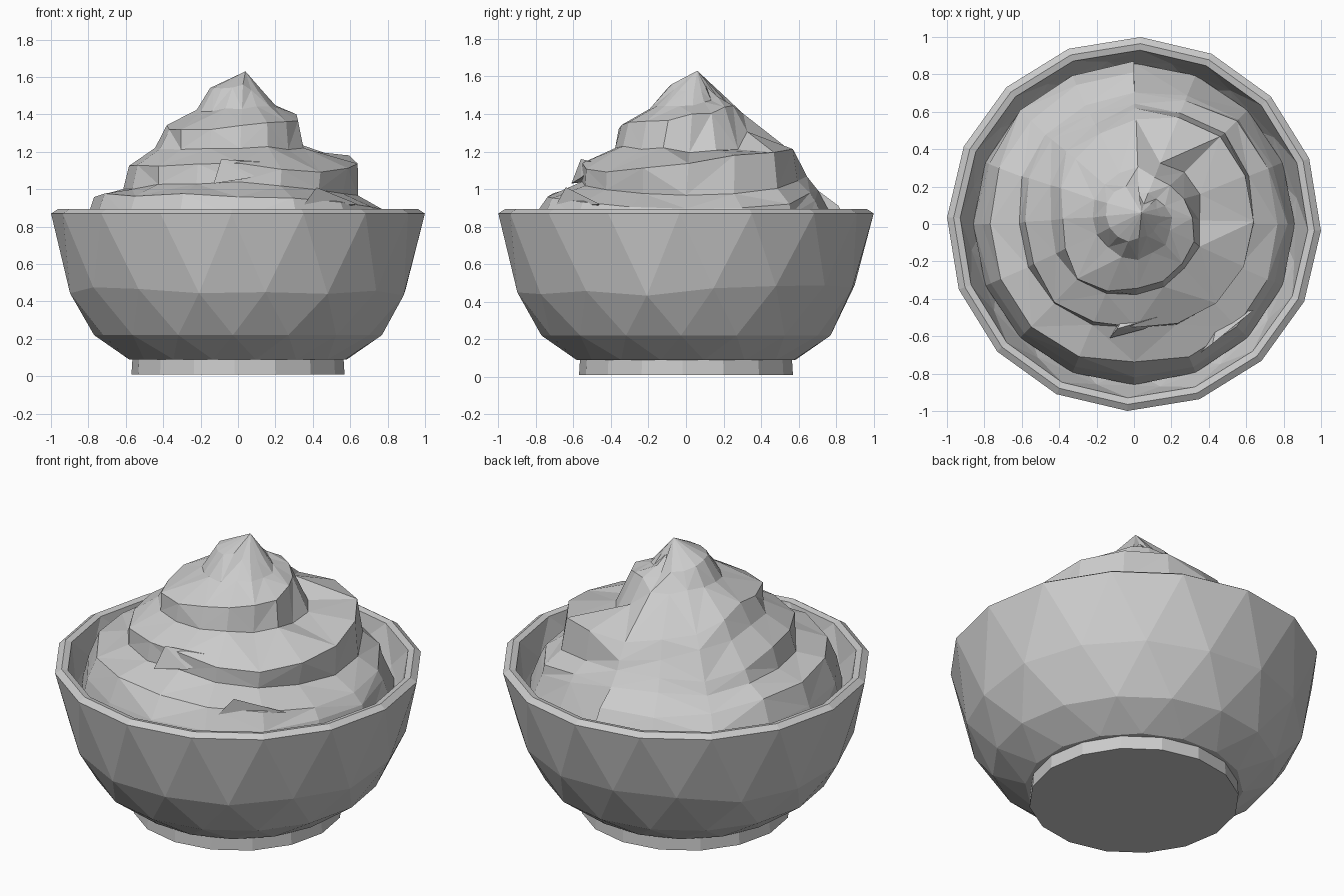
import bpy, bmesh, math, random
from mathutils import Vector

if "Cube" in bpy.data.objects:
    bpy.data.objects.remove(bpy.data.objects["Cube"])

random.seed(4)


def finish(name, bm):
    bmesh.ops.recalc_face_normals(bm, faces=bm.faces[:])
    me = bpy.data.meshes.new(name)
    bm.to_mesh(me)
    bm.free()
    ob = bpy.data.objects.new(name, me)
    bpy.context.collection.objects.link(ob)
    return ob


def polar(deg, r, z):
    a = math.radians(deg)
    return Vector((r * math.cos(a), r * math.sin(a), z))


def lathe(name, rows, n, wobble=0.0):
    """Faceted turned shape; rows are (radius, height, angular offset in steps)."""
    bm = bmesh.new()
    rings = []
    for r, z, off in rows:
        w = wobble if 0.3 < z < 0.7 and r > 0.8 else 0
        rings.append([bm.verts.new(polar((i + off) * 360 / n + 88, r,
                                         z + random.uniform(-w, w))) for i in range(n)])
    for a, b in zip(rings, rings[1:]):
        for i in range(n):
            j = (i + 1) % n
            bm.faces.new((a[i], a[j], b[i]))
            bm.faces.new((b[i], a[j], b[j]))
    bm.faces.new(rings[0])
    bm.faces.new(rings[-1])
    return finish(name, bm)


# Bowl: foot, staggered outer facets, rim, inner wall
lathe("bowl", [(0.57, 0.01, 0), (0.565, 0.09, 0), (0.59, 0.09, 0.5),
               (0.77, 0.22, 1), (0.91, 0.46, 1.5), (1.0, 0.87, 2),
               (0.965, 0.893, 2), (0.93, 0.885, 2), (0.88, 0.72, 2.5),
               (0.78, 0.55, 3)], 16, 0.03)

# Cream swirl: one spiral of (angle, groove radius, groove z, crest radius, crest z)
KEYS = [(90, .86, .82, .80, .90), (135, .85, .82, .79, .93), (180, .82, .84, .76, .97),
        (225, .82, .84, .77, .97), (270, .82, .84, .75, .97), (315, .83, .84, .77, .93),
        (360, .82, .84, .76, .90), (405, .80, .86, .77, .92),
        (450, .69, 1.00, .64, 1.06), (495, .68, .99, .63, 1.05), (540, .62, 1.00, .59, 1.12),
        (585, .61, 1.02, .60, 1.12), (630, .56, 1.03, .57, 1.13), (675, .60, 1.00, .61, 1.10),
        (720, .63, .97, .63, 1.14), (765, .69, 1.00, .64, 1.20),
        (810, .60, 1.11, .53, 1.21), (855, .52, 1.18, .47, 1.25), (900, .46, 1.21, .40, 1.34),
        (945, .45, 1.21, .44, 1.31), (990, .40, 1.23, .38, 1.34), (1035, .36, 1.22, .35, 1.35),
        (1080, .35, 1.20, .30, 1.39), (1125, .37, 1.20, .25, 1.43),
        (1170, .27, 1.41, .19, 1.47), (1260, .24, 1.42, .17, 1.54), (1350, .23, 1.43, .13, 1.55),
        (1440, .17, 1.44, .11, 1.50), (1530, .12, 1.50, .05, 1.58)]
N = 16
STEP = 360 / N


def sample(t):
    for a, b in zip(KEYS, KEYS[1:]):
        if t <= b[0]:
            f = (t - a[0]) / (b[0] - a[0])
            return [p + (q - p) * f for p, q in zip(a[1:], b[1:])]
    return KEYS[-1][1:]


bm = bmesh.new()


def cream_vert(t, r, z, jit=0.012):
    lean = max(0, z - 0.95) / 0.68
    p = polar(t, r + random.uniform(-jit, jit), z + random.uniform(-jit, jit))
    return bm.verts.new(p + Vector((0.03, 0.05, 0)) * lean)


groove, crest = [], []
for k in range(4 * N + 1):
    t = 90 + k * STEP
    gr, gz, cr, cz = sample(t)
    groove.append(cream_vert(t, gr, gz))
    crest.append(cream_vert(t, cr, cz))
base = [cream_vert(90 + k * STEP, 0.86, 0.70, 0) for k in range(N)]
base.append(base[0])
apex = bm.verts.new((0.04, 0.06, 1.63))


def strip(lo, hi):
    for i in range(len(lo) - 1):
        # alternate the diagonal for irregular facets
        if i % 2:
            tris = (lo[i], lo[i + 1], hi[i]), (hi[i], lo[i + 1], hi[i + 1])
        else:
            tris = (lo[i], lo[i + 1], hi[i + 1]), (lo[i], hi[i + 1], hi[i])
        for tri in tris:
            bm.faces.new(tri)


strip(base, groove[:N + 1])              # skirt down into the bowl
strip(groove, crest)                     # outward faces of the swirl
strip(crest[:3 * N + 1], groove[N:])     # sloping tops up to the next turn
for i in range(3 * N, 4 * N):            # peak
    bm.faces.new((crest[i], crest[i + 1], apex))
bm.faces.new((base[0], groove[0], crest[0], groove[N]))
bm.faces.new((crest[3 * N], groove[4 * N], crest[4 * N], apex))
bm.faces.new(base[:N])
finish("cream_swirl", bm)


# Small folded lips of cream on the front
def fold(name, pts):
    b = bmesh.new()
    for p in pts:
        b.verts.new(p)
    bmesh.ops.convex_hull(b, input=b.verts[:])
    return finish(name, b)


fold("front_fold", [(-0.13, -0.61, 1.03), (-0.09, -0.56, 1.16), (0.22, -0.47, 1.14),
                    (0.06, -0.56, 1.06), (0.0, -0.4, 1.05)])
fold("lower_right_fold", [(0.34, -0.70, 0.90), (0.42, -0.64, 1.01), (0.64, -0.46, 0.92),
                          (0.45, -0.5, 0.88)])
